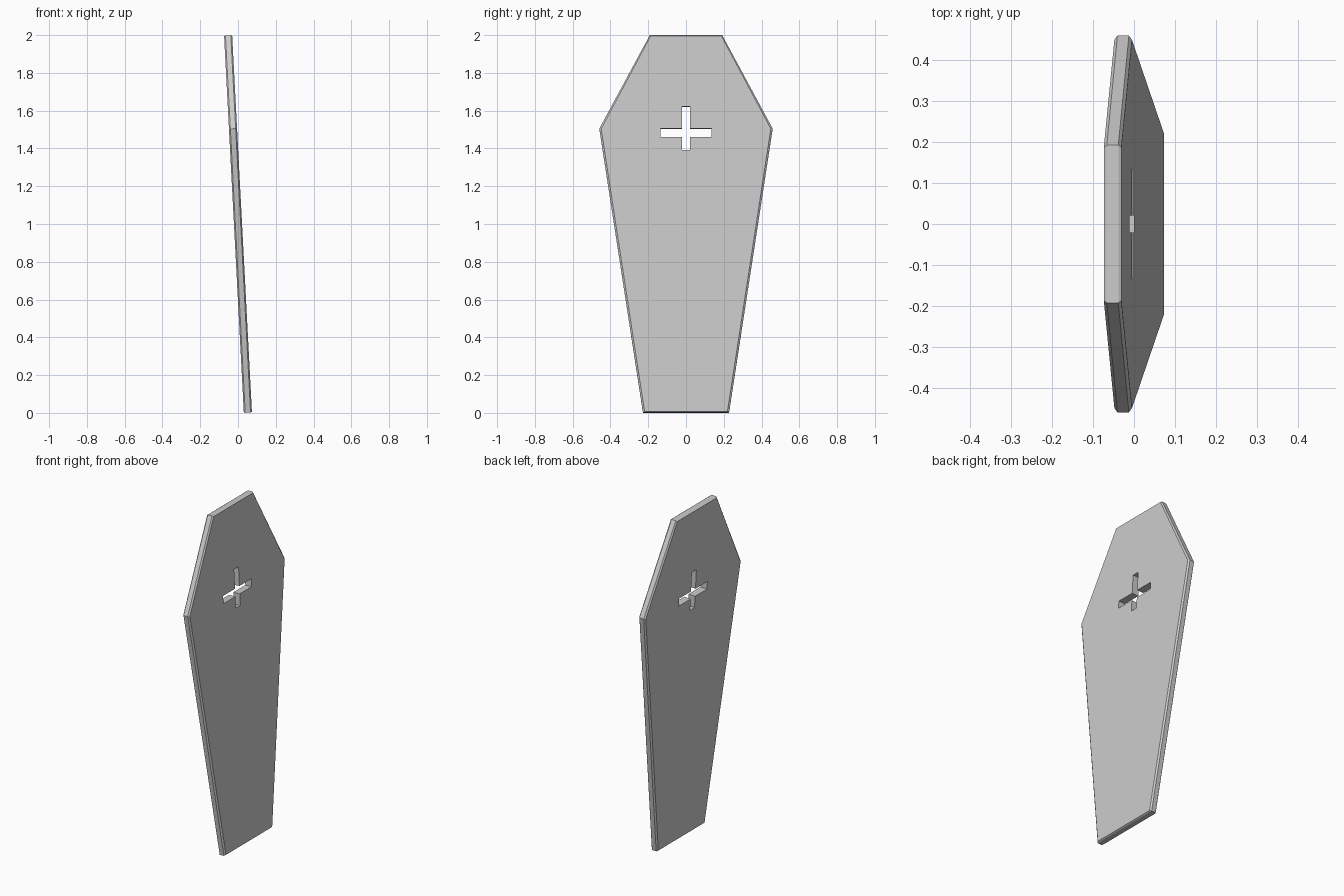
import bpy, bmesh, math

if "Cube" in bpy.data.objects:
    bpy.data.objects.remove(bpy.data.objects["Cube"])

TILT = math.radians(-3)
HALF = 0.0215    # half thickness of the lid
RIM = 0.014      # half thickness of the flat rim between the chamfers


def mirrored(half):
    """Close a right-hand (y, z) profile, listed bottom to top, across y = 0."""
    return half + [(-y, z) for y, z in reversed(half)]


def loft(name, rings):
    """Skin a list of (x, outline) rings along x and cap both ends."""
    bm = bmesh.new()
    loops = [[bm.verts.new((x, y, z - 1)) for y, z in pts] for x, pts in rings]
    for a, b in zip(loops, loops[1:]):
        n = len(a)
        for i in range(n):
            j = (i + 1) % n
            bm.faces.new((a[i], a[j], b[j], b[i]))
    bm.faces.new(loops[0])
    bm.faces.new(loops[-1])
    bmesh.ops.recalc_face_normals(bm, faces=bm.faces)
    mesh = bpy.data.meshes.new(name)
    bm.to_mesh(mesh)
    bm.free()
    obj = bpy.data.objects.new(name, mesh)
    bpy.context.collection.objects.link(obj)
    obj.location.z = 1
    obj.rotation_euler.y = TILT
    return obj


# Six-sided coffin lid with chamfered edges
outer = mirrored([(0.228, 0.0), (0.459, 1.505), (0.192, 2.0)])
inner = mirrored([(0.219, 0.004), (0.449, 1.504), (0.187, 1.996)])
lid = loft("coffin_lid", [(-HALF, inner), (-RIM, outer), (RIM, outer), (HALF, inner)])

# Cross-shaped opening
cross = mirrored([(0.021, 1.391), (0.021, 1.46), (0.134, 1.46),
                  (0.134, 1.506), (0.021, 1.506), (0.021, 1.621)])
cutter = loft("cross_cutter", [(-0.1, cross), (0.1, cross)])
cutter.hide_render = True

cut = lid.modifiers.new("cross_opening", 'BOOLEAN')
cut.operation = 'DIFFERENCE'
cut.solver = 'EXACT'
cut.object = cutter
bpy.context.view_layer.objects.active = lid
bpy.ops.object.modifier_apply(modifier=cut.name)
bpy.data.objects.remove(cutter)
